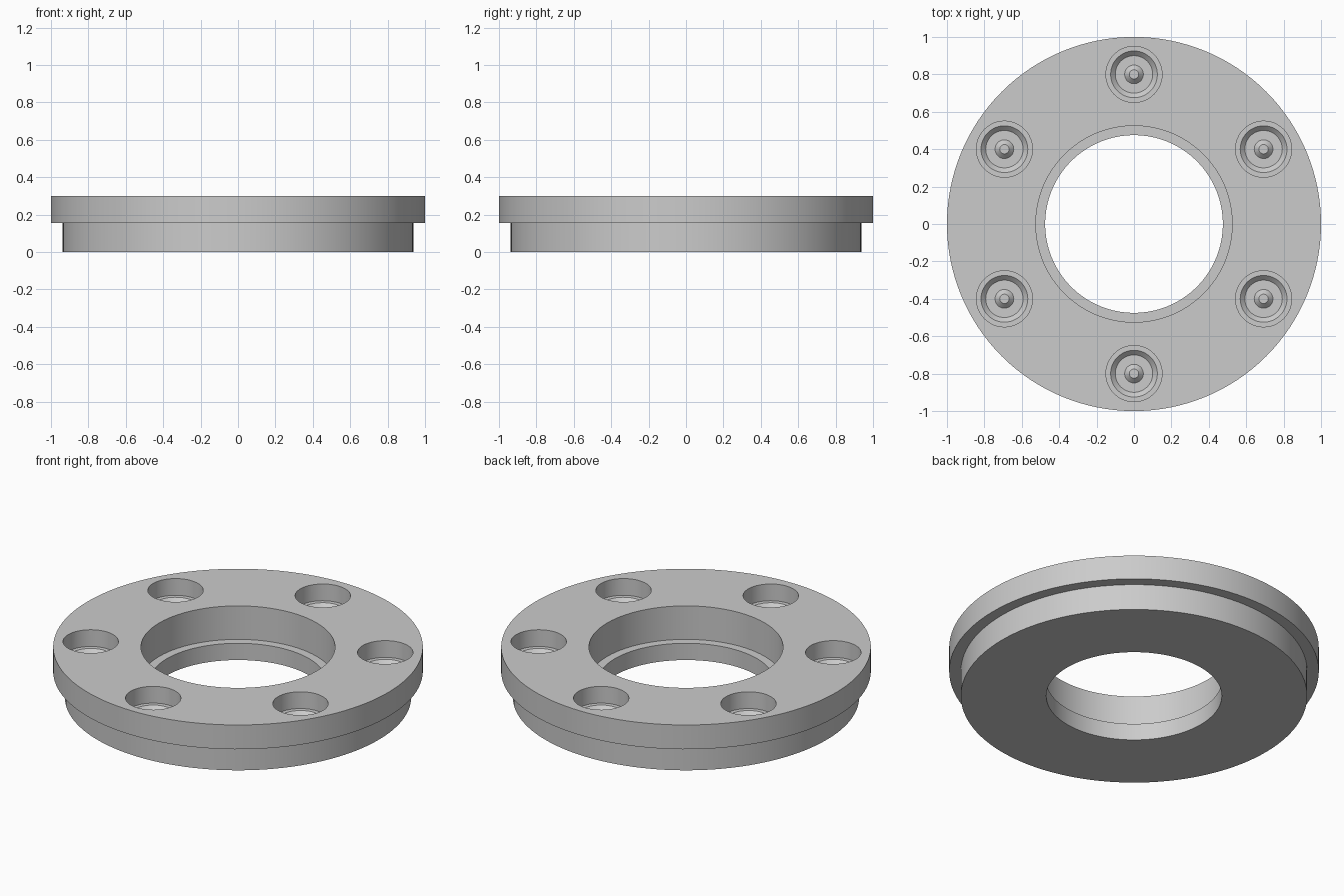
import bpy, bmesh, math
from mathutils import Vector

if "Cube" in bpy.data.objects:
    bpy.data.objects.remove(bpy.data.objects["Cube"])

metal = bpy.data.materials.new("plain_grey")
metal.diffuse_color = (0.6, 0.6, 0.6, 1)
metal.use_nodes = True
metal.node_tree.nodes["Principled BSDF"].inputs["Base Color"].default_value = metal.diffuse_color


def lathe(bm, profile, sides, centre=(0, 0), closed=False):
    """Revolve (radius, z) points about a vertical axis at centre."""
    rings = []
    for r, z in profile:
        if r == 0:
            rings.append([bm.verts.new((centre[0], centre[1], z))] * sides)
        else:
            rings.append([bm.verts.new((centre[0] + r * math.cos(2 * math.pi * i / sides),
                                        centre[1] + r * math.sin(2 * math.pi * i / sides), z))
                          for i in range(sides)])
    pairs = list(zip(rings, rings[1:]))
    if closed:
        pairs.append((rings[-1], rings[0]))
    for a, b in pairs:
        for i in range(sides):
            j = (i + 1) % sides
            loop = []
            for v in (a[i], a[j], b[j], b[i]):
                if v not in loop:
                    loop.append(v)
            bm.faces.new(loop)


def finish(bm, name):
    bmesh.ops.recalc_face_normals(bm, faces=bm.faces[:])
    mesh = bpy.data.meshes.new(name)
    bm.to_mesh(mesh)
    bm.free()
    mesh.materials.append(metal)
    obj = bpy.data.objects.new(name, mesh)
    bpy.context.collection.objects.link(obj)
    return obj


# Stepped flange ring with stepped bore
bm = bmesh.new()
lathe(bm, [(0.475, 0), (0.937, 0), (0.937, 0.155), (1, 0.155), (1, 0.3),
           (0.525, 0.3), (0.525, 0.1), (0.475, 0.1)], 128, closed=True)
flange = finish(bm, "flange_ring")

# Six bolt pockets: counterbore, dished floor and small central cone
bm = bmesh.new()
for k in range(6):
    a = math.radians(30 + 60 * k)
    lathe(bm, [(0, 0.4), (0.15, 0.4), (0.15, 0.2), (0.125, 0.2), (0.1, 0.175),
               (0.05, 0.175), (0.025, 0.2), (0, 0.2)], 48,
          (0.8 * math.cos(a), 0.8 * math.sin(a)))
cutter = finish(bm, "bolt_pocket_cutter")
cutter.hide_render = True

cut = flange.modifiers.new("bolt_pockets", 'BOOLEAN')
cut.operation = 'DIFFERENCE'
cut.solver = 'EXACT'
cut.object = cutter

# Apply the cut, remove the helper and shade with sharp edges
bpy.context.view_layer.objects.active = flange
flange.select_set(True)
bpy.ops.object.modifier_apply(modifier=cut.name)
bpy.data.objects.remove(cutter)
bpy.ops.object.shade_smooth_by_angle(angle=math.radians(30))
